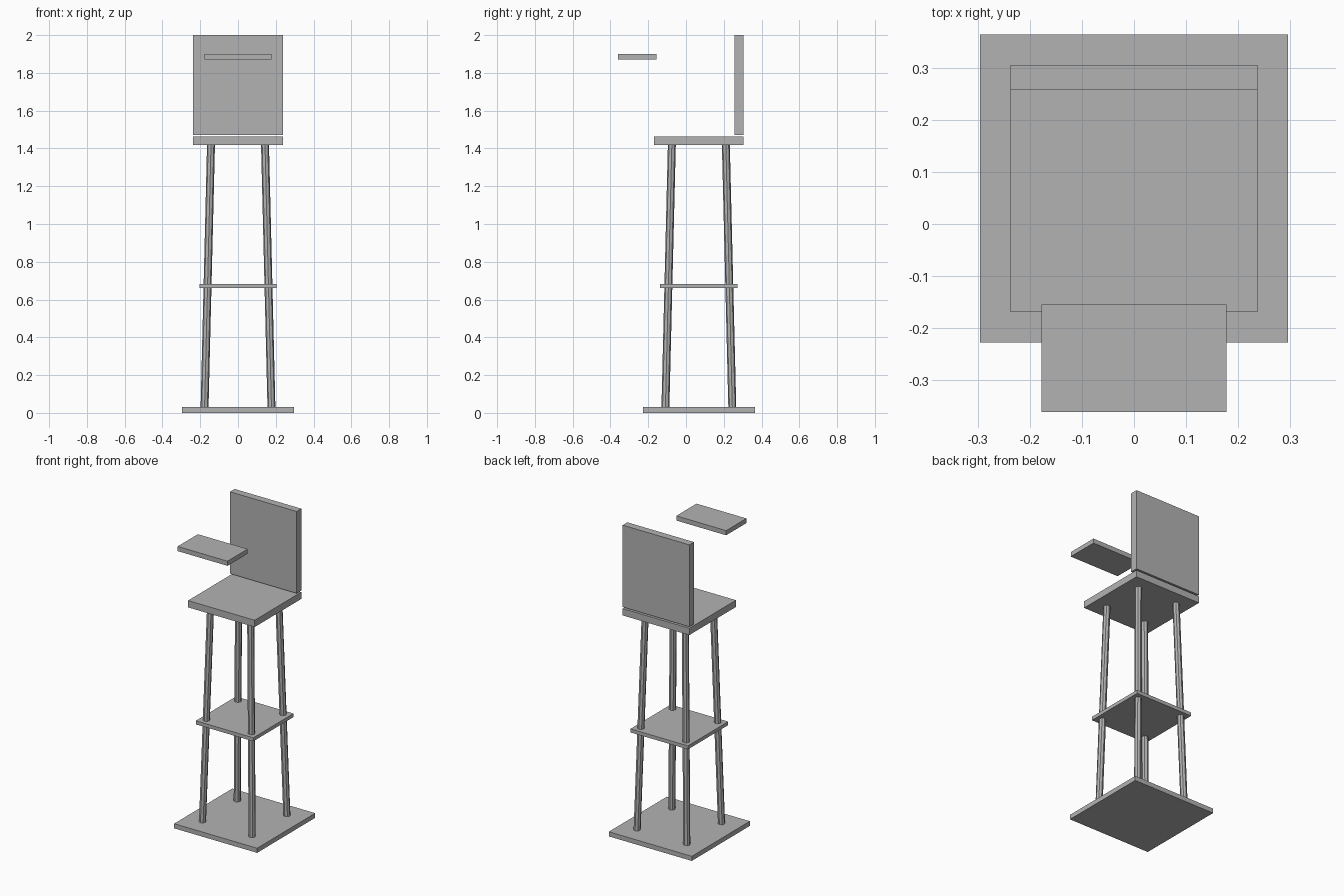
import bpy
import bmesh
from mathutils import Vector

if "Cube" in bpy.data.objects:
    bpy.data.objects.remove(bpy.data.objects["Cube"])

CY = 0.068  # centre line of the stand in y

grey = bpy.data.materials.new("plain grey")
grey.diffuse_color = (0.45, 0.45, 0.45, 1.0)
grey.use_nodes = True
grey.node_tree.nodes["Principled BSDF"].inputs["Base Color"].default_value = grey.diffuse_color


def finish(name, bm):
    mesh = bpy.data.meshes.new(name)
    bm.normal_update()
    bm.to_mesh(mesh)
    bm.free()
    mesh.materials.append(grey)
    obj = bpy.data.objects.new(name, mesh)
    bpy.context.collection.objects.link(obj)
    return obj


def box(name, half_x, y0, y1, z0, z1):
    bm = bmesh.new()
    bmesh.ops.create_cube(bm, size=1)
    for v in bm.verts:
        v.co = Vector((v.co.x * 2 * half_x,
                       y0 + (v.co.y + 0.5) * (y1 - y0),
                       z0 + (v.co.z + 0.5) * (z1 - z0)))
    return finish(name, bm)


def leg(name, sx, sy, z0, z1, spread0, spread1, radius):
    # upright cylinder sheared so that it leans inward towards the seat
    bm = bmesh.new()
    bmesh.ops.create_cone(bm, cap_ends=True, segments=8,
                          radius1=radius, radius2=radius, depth=1)
    for v in bm.verts:
        t = v.co.z + 0.5
        s = spread0 + (spread1 - spread0) * t
        v.co = Vector((v.co.x + sx * s, v.co.y + CY + sy * s, z0 + (z1 - z0) * t))
    return finish(name, bm)


# Square plates of the stand
box("base_plate", 0.296, CY - 0.296, CY + 0.296, 0.0, 0.03)
box("shelf", 0.205, CY - 0.205, CY + 0.205, 0.66, 0.683)
box("seat", 0.2375, CY - 0.2375, CY + 0.2375, 1.418, 1.462)

# Backrest, just clear of the seat, and the floating tray
box("backrest", 0.2375, 0.258, 0.3055, 1.472, 2.0)
box("tray", 0.178, -0.361, -0.155, 1.87, 1.90)

# Four leaning legs
for sy, end in ((-1, "front"), (1, "back")):
    for sx, side in ((-1, "left"), (1, "right")):
        leg(f"{end}_{side}_leg", sx, sy, 0.03, 1.418, 0.177, 0.143, 0.021)
